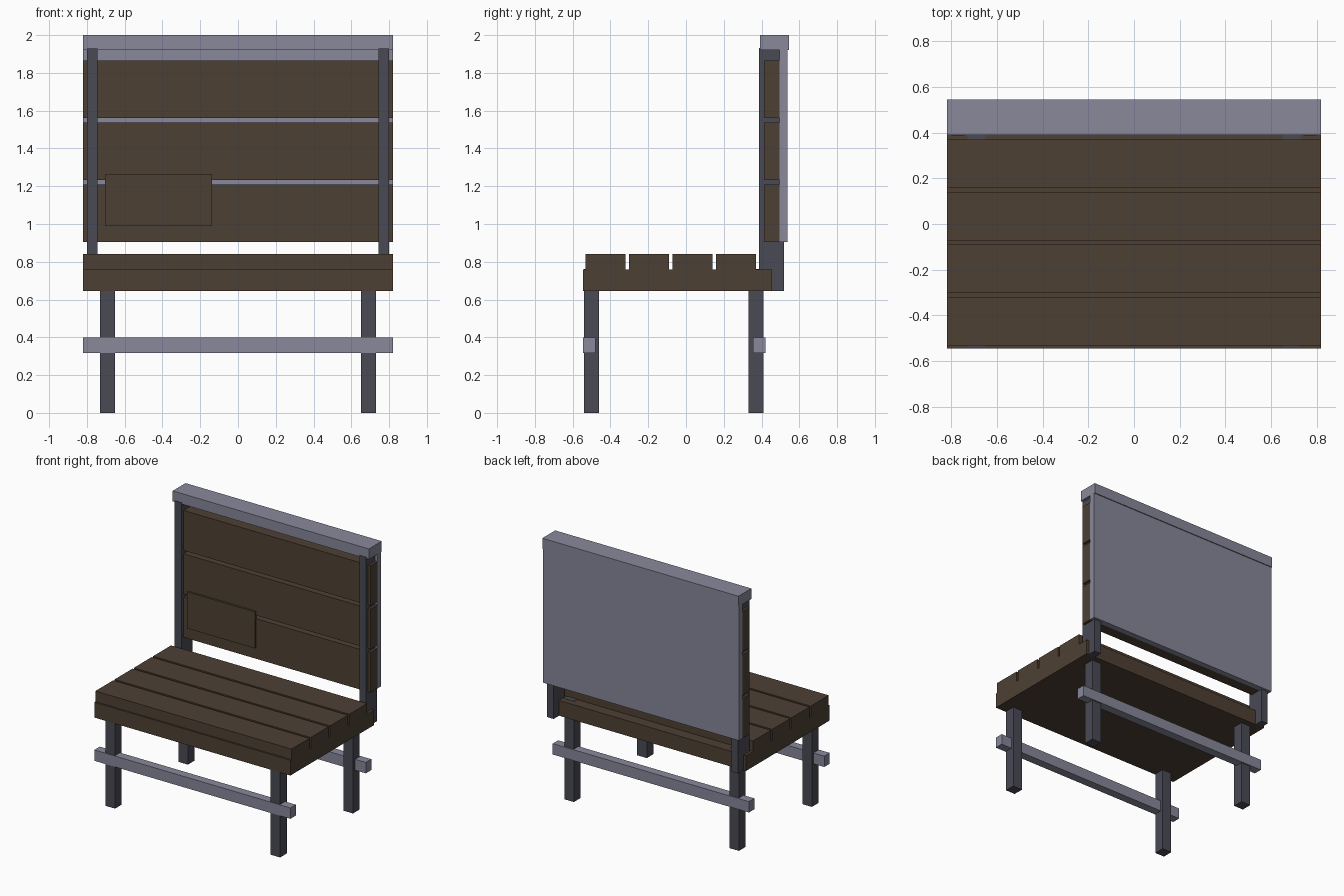
import bpy

cube = bpy.data.objects.get("Cube")
if cube:
    bpy.data.objects.remove(cube, do_unlink=True)


def material(name, r, g, b):
    m = bpy.data.materials.new(name)
    m.use_nodes = True
    m.diffuse_color = (r, g, b, 1)
    m.node_tree.nodes["Principled BSDF"].inputs["Base Color"].default_value = (r, g, b, 1)
    return m


WOOD = material("dark wood", 0.076, 0.051, 0.034)
LIGHT = material("light grey metal", 0.246, 0.246, 0.328)
DARK = material("dark grey metal", 0.067, 0.067, 0.091)


def box(name, xs, ys, zs, mat):
    """Box spanning the given (low, high) ranges on each axis."""
    spans = (xs, ys, zs)
    bpy.ops.mesh.primitive_cube_add(size=1, location=[(a + b) / 2 for a, b in spans])
    ob = bpy.context.object
    ob.name = name
    ob.scale = [b - a for a, b in spans]
    bpy.ops.object.transform_apply(location=False, rotation=False, scale=True)
    ob.data.materials.append(mat)
    return ob


FULL = (-0.82, 0.82)

# Seat base and its four planks
box("seat_base", FULL, (-0.545, 0.455), (0.645, 0.76), WOOD)
for i in range(4):
    y = -0.532 + i * 0.23
    box(f"seat_plank_{i + 1}", FULL, (y, y + 0.213), (0.76, 0.84), WOOD)

# Legs and the rails that join them
for row, leg_y, rail_y in (("front", -0.54, -0.545), ("back", 0.33, 0.355)):
    for side, x in (("right", -0.73), ("left", 0.65)):
        box(f"{row}_{side}_leg", (x, x + 0.08), (leg_y, leg_y + 0.08), (0, 0.762), DARK)
    box(f"{row}_rail", FULL, (rail_y, rail_y + 0.065), (0.318, 0.4), LIGHT)

# Backrest posts
for side, x in (("right", -0.8), ("left", 0.743)):
    box(f"{side}_back_post", (x, x + 0.057), (0.387, 0.52), (0.645, 1.932), DARK)

# Backrest boards, rear sheet, cap and small front panel
for i in range(3):
    z = 0.906 + i * 0.328
    box(f"back_board_{i + 1}", FULL, (0.412, 0.495), (z, z + 0.303), WOOD)
box("back_sheet", FULL, (0.495, 0.538), (0.906, 1.921), LIGHT)
box("back_cap", FULL, (0.391, 0.545), (1.921, 2), LIGHT)
box("small_panel", (-0.705, -0.137), (0.397, 0.415), (0.99, 1.266), WOOD)
